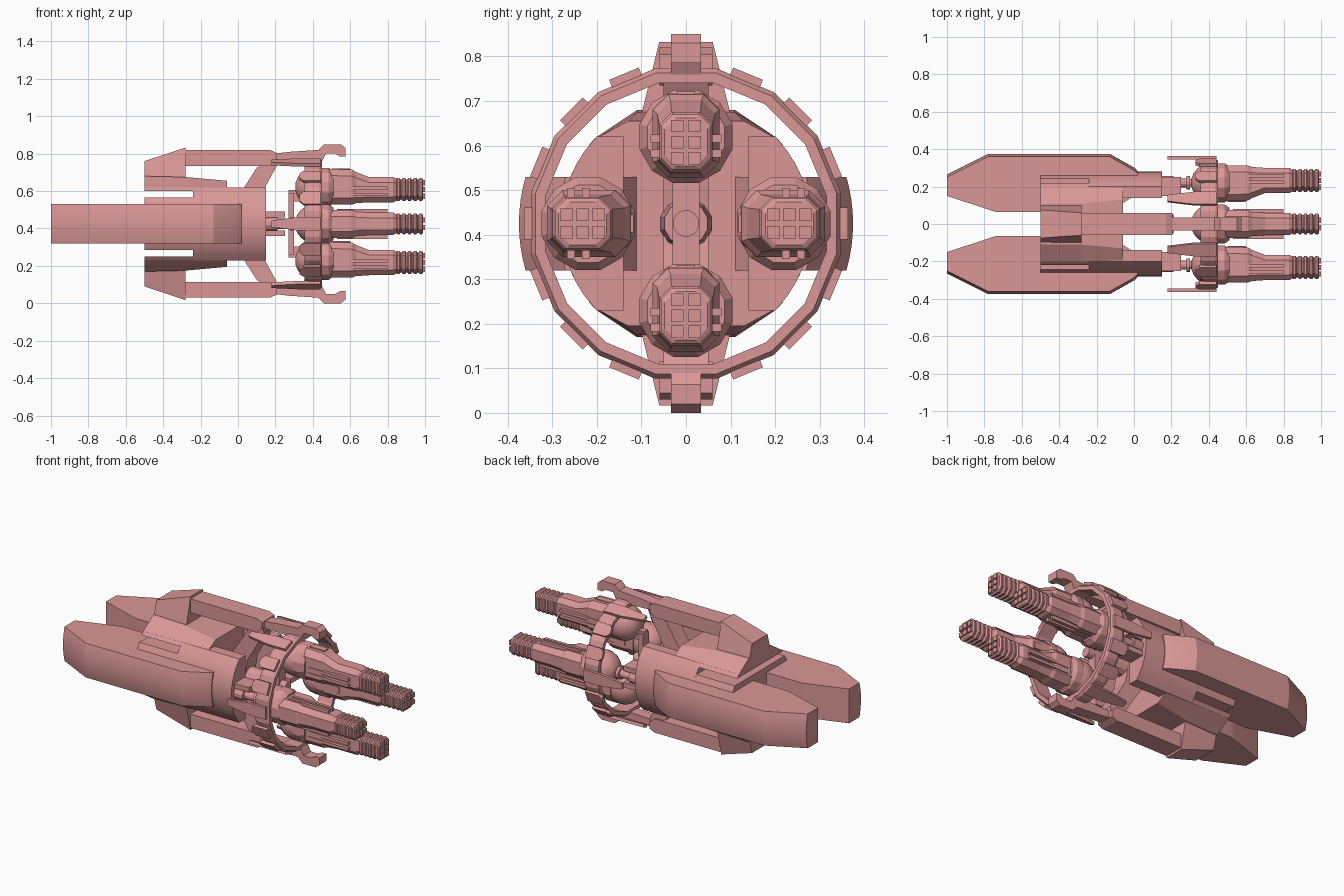
import bpy, bmesh, math
from mathutils import Vector, Matrix

if "Cube" in bpy.data.objects:
    bpy.data.objects.remove(bpy.data.objects["Cube"])

ZC = 0.425  # height of the long axis
mat = bpy.data.materials.new("dusty_pink")
mat.diffuse_color = (0.70, 0.31, 0.31, 1)
mat.use_nodes = True
mat.node_tree.nodes["Principled BSDF"].inputs["Base Color"].default_value = mat.diffuse_color


def finish(name, bm, smooth=False, M=None):
    """Turn a bmesh (built around the long axis) into a placed object."""
    if M is not None:
        bm.transform(M)
    bm.transform(Matrix.Translation((0, 0, ZC)))
    bmesh.ops.recalc_face_normals(bm, faces=bm.faces)
    me = bpy.data.meshes.new(name)
    bm.to_mesh(me)
    bm.free()
    me.materials.append(mat)
    ob = bpy.data.objects.new(name, me)
    bpy.context.collection.objects.link(ob)
    if smooth:
        bpy.ops.object.select_all(action='DESELECT')
        ob.select_set(True)
        bpy.context.view_layer.objects.active = ob
        bpy.ops.object.shade_smooth_by_angle(angle=math.radians(25))
    return ob


def loft(name, rings, smooth=False, M=None):
    bm = bmesh.new()
    vs = [[bm.verts.new(p) for p in r] for r in rings]
    n = len(vs[0])
    for a, b in zip(vs, vs[1:]):
        for i in range(n):
            j = (i + 1) % n
            bm.faces.new((a[i], a[j], b[j], b[i]))
    bm.faces.new(vs[0])
    bm.faces.new(vs[-1])
    return finish(name, bm, smooth, M)


def side_plate(name, pts, w, M=None):
    """Outline in x/z, thickness 2w in y."""
    return loft(name, [[(x, s * w, z) for x, z in pts] for s in (-1, 1)], M=M)


def along_x(name, pts, x0, x1, smooth=False, M=None):
    """Outline in y/z swept along x."""
    return loft(name, [[(x, y, z) for y, z in pts] for x in (x0, x1)], smooth, M)


def box(name, x, y, z, M=None):
    return along_x(name, [(y[0], z[0]), (y[1], z[0]), (y[1], z[1]), (y[0], z[1])], *x, M=M)


def turned(name, prof, n=24, y=0, z=0, smooth=True, M=None):
    """Solid of revolution about an axis parallel to x; prof is (x, radius)."""
    a = [2 * math.pi * (i + 0.5) / n for i in range(n)]
    return loft(name, [[(x, y + r * math.cos(t), z + r * math.sin(t)) for t in a] for x, r in prof],
                smooth, M)


def arc(r, z0, z1, n=12):
    """Right hand arc of a circle between two heights."""
    zs = [z0 + (z1 - z0) * i / n for i in range(n + 1)]
    return [(math.sqrt(r * r - z * z), z) for z in zs]


def slab(r, z0, z1):
    a = arc(r, z0, z1)
    return a + [(-y, z) for y, z in reversed(a)]


# --- main hull: drum with flattened top and bottom, slotted at the rear
along_x("hull_rear_core", slab(0.28, -0.14, 0.14), -0.5, -0.24, True)
along_x("hull_middle", slab(0.28, -0.195, 0.195), -0.24, -0.06, True)
for s, side in ((1, "top"), (-1, "bottom")):
    F = Matrix.Diagonal((1, 1, s, 1))
    along_x("hull_rear_shelf_" + side, slab(0.28, 0.175, 0.195), -0.5, -0.24, True, F)
    # tapered saddle under the fin
    loft("saddle_" + side, [[(x, -b, 0.195), (x, b, 0.195), (x, t, h), (x, -t, h)]
         for x, b, t, h in ((-0.5, 0.2, 0.11, 0.255), (-0.28, 0.2, 0.11, 0.25), (-0.06, 0.195, 0.13, 0.23))], M=F)
    # fin block, leaning inwards
    loft("fin_" + side, [[(x, -0.10, 0.245), (x, 0.10, 0.245), (x, t, h), (x, -t, h)]
         for x, t, h in ((-0.5, 0.075, 0.335), (-0.28, 0.06, 0.408))], M=F)
    # arm running forward and bending back to the hub
    side_plate("arm_" + side, [(-0.3, 0.395), (0.17, 0.395), (0.205, 0.38), (0.205, 0.34),
               (0.17, 0.31), (-0.3, 0.31)], 0.06, F)
    side_plate("arm_leg_" + side, [(0.15, 0.33), (0.205, 0.35), (0.21, 0.315), (0.15, 0.205), (0.10, 0.12),
               (0.08, 0), (-0.06, 0), (-0.02, 0.12), (0.03, 0.19), (0.10, 0.30)], 0.05, F)
    # clamp hook over the ring
    side_plate("hook_" + side, [(0.19, 0.375), (0.28, 0.385), (0.43, 0.395), (0.46, 0.425), (0.55, 0.425),
               (0.575, 0.405), (0.575, 0.36), (0.545, 0.36), (0.52, 0.375), (0.47, 0.375),
               (0.45, 0.335), (0.35, 0.33), (0.19, 0.335)], 0.034, F)

# --- side shells and long side pods
for s, side in ((1, "right"), (-1, "left")):
    F = Matrix.Diagonal((1, s, 1, 1))
    along_x("front_shell_" + side, arc(0.28, -0.195, 0.195) + [(0.14, 0.195), (0.14, -0.195)],
            -0.06, 0.15, True, F)
    rings = []
    for x, yi, yo in ((-1, 0.15, 0.265), (-0.78, 0.078, 0.375), (-0.74, 0.065, 0.375),
                      (-0.13, 0.065, 0.375), (0.0, 0.15, 0.302), (0.02, 0.15, 0.285)):
        rings.append([(x, yo - 0.375 + y, z) for y, z in arc(0.375, -0.105, 0.105, 8)]
                     + [(x, yi, 0.105), (x, yi, -0.105)])
    loft("side_pod_" + side, rings, True, F)
    # piston carrying the side gun
    turned("piston_" + side, [(0.15, 0.038), (0.21, 0.038), (0.21, 0.025), (0.28, 0.025), (0.28, 0.038),
           (0.30, 0.038), (0.30, 0.02), (0.36, 0.02)], 12, 0.22, 0, False, F)
    box("piston_block_" + side, (0.15, 0.25), (0.15, 0.25), (-0.065, -0.035), F)
    box("piston_cap_" + side, (0.15, 0.25), (0.15, 0.25), (0.035, 0.065), F)

# --- hub shaft and cross that joins the guns
turned("hub_shaft", [(0.05, 0.06), (0.2, 0.05), (0.2, 0.03), (0.34, 0.03)], 12, smooth=False)
box("cross_upright", (0.27, 0.30), (-0.03, 0.03), (-0.165, 0.165))
for s, side in ((1, "top"), (-1, "bottom")):
    box("cross_pin_" + side, (0.27, 0.36), (-0.02, 0.02), tuple(sorted((s * 0.12, s * 0.18))))

# --- sixteen sided ring
bm = bmesh.new()
N = 16
k = 1 / math.cos(math.pi / N)
prof = [(0.355, 0.315), (0.355, 0.338), (0.375, 0.348), (0.435, 0.348), (0.45, 0.338), (0.45, 0.315)]
loops = []
for i in range(N):
    t = 2 * math.pi * (i + 0.5) / N
    loops.append([bm.verts.new((x, r * k * math.cos(t), r * k * math.sin(t))) for x, r in prof])
for i in range(N):
    a, b = loops[i], loops[(i + 1) % N]
    for j in range(len(prof)):
        m = (j + 1) % len(prof)
        bm.faces.new((a[j], a[m], b[m], b[j]))
finish("gun_ring", bm)

# tapered plates on the ring, skipping the hooks
for i in range(N):
    if i in (4, 12):
        continue
    M = Matrix.Rotation(2 * math.pi * i / N, 4, 'X')
    back = 0.18 if i % 8 in (0, 3, 5) else 0.33
    pts = [(back, -0.018), (0.32 if back < 0.3 else 0.35, -0.036), (0.44, -0.036),
           (0.44, 0.036), (0.32 if back < 0.3 else 0.35, 0.036), (back, 0.018)]
    loft("ring_plate", [[(x, y, z) for x, z in pts] for y in (0.346, 0.364)], M=M)


# --- four guns, each modelled about its own axis with the ramp towards +z
def octagon(x, w, lo, hi, c):
    return [(x, -w + c, lo), (x, w - c, lo), (x, w, lo + c), (x, w, hi - c),
            (x, w - c, hi), (x, -w + c, hi), (x, -w, hi - c), (x, -w, lo + c)]


def gun(tag, y, z, turn):
    M = Matrix.Translation((0, y, z)) @ Matrix.Rotation(turn, 4, 'X')
    ball = [(0.41 - 0.105 * math.cos(math.pi * i / 12), 0.105 * math.sin(math.pi * i / 12)) for i in range(1, 9)]
    turned("gun_ball_" + tag, ball, 24, M=M)
    turned("gun_flange_" + tag, [(0.44, 0.108), (0.485, 0.108), (0.51, 0.09)], 12, smooth=False, M=M)
    loft("gun_body_" + tag, [octagon(*r) for r in (
        (0.49, 0.075, -0.092, 0.098, 0.035), (0.61, 0.075, -0.092, 0.095, 0.035), (0.63, 0.065, -0.085, 0.082, 0.03),
        (0.70, 0.06, -0.08, 0.055, 0.028), (0.83, 0.06, -0.08, 0.055, 0.028), (0.85, 0.048, -0.07, 0.045, 0.025))], M=M)
    box("gun_ramp_" + tag, (0.50, 0.60), (-0.02, 0.02), (0.05, 0.102), M)
    # ridged barrel shroud
    rings = []
    for i in range(5):
        x = 0.845 + i * 0.03
        for dx, g in ((0, -0.008), (0.007, 0), (0.018, 0), (0.024, -0.008)):
            rings.append(octagon(x + dx, 0.056 + g, -0.074 - g, 0.05 + g, 0.025))
    loft("barrel_shroud_" + tag, rings, M=M)
    for r in (-0.048, -0.012, 0.024):
        for c in (-0.02, 0.02):
            box("muzzle_" + tag, (0.97, 1.0), (c - 0.014, c + 0.014), (r - 0.014, r + 0.014), M)
    # twin rails on both flanks
    for s in (-1, 1):
        for r in (-0.038, -0.004):
            box("gun_rail_" + tag, (0.53, 0.80), tuple(sorted((s * 0.05, s * 0.08))), (r - 0.009, r + 0.009), M)


gun("top", 0, 0.195, 0)
gun("bottom", 0, -0.195, 0)
gun("left", -0.22, 0, -math.pi / 2)
gun("right", 0.22, 0, math.pi / 2)
